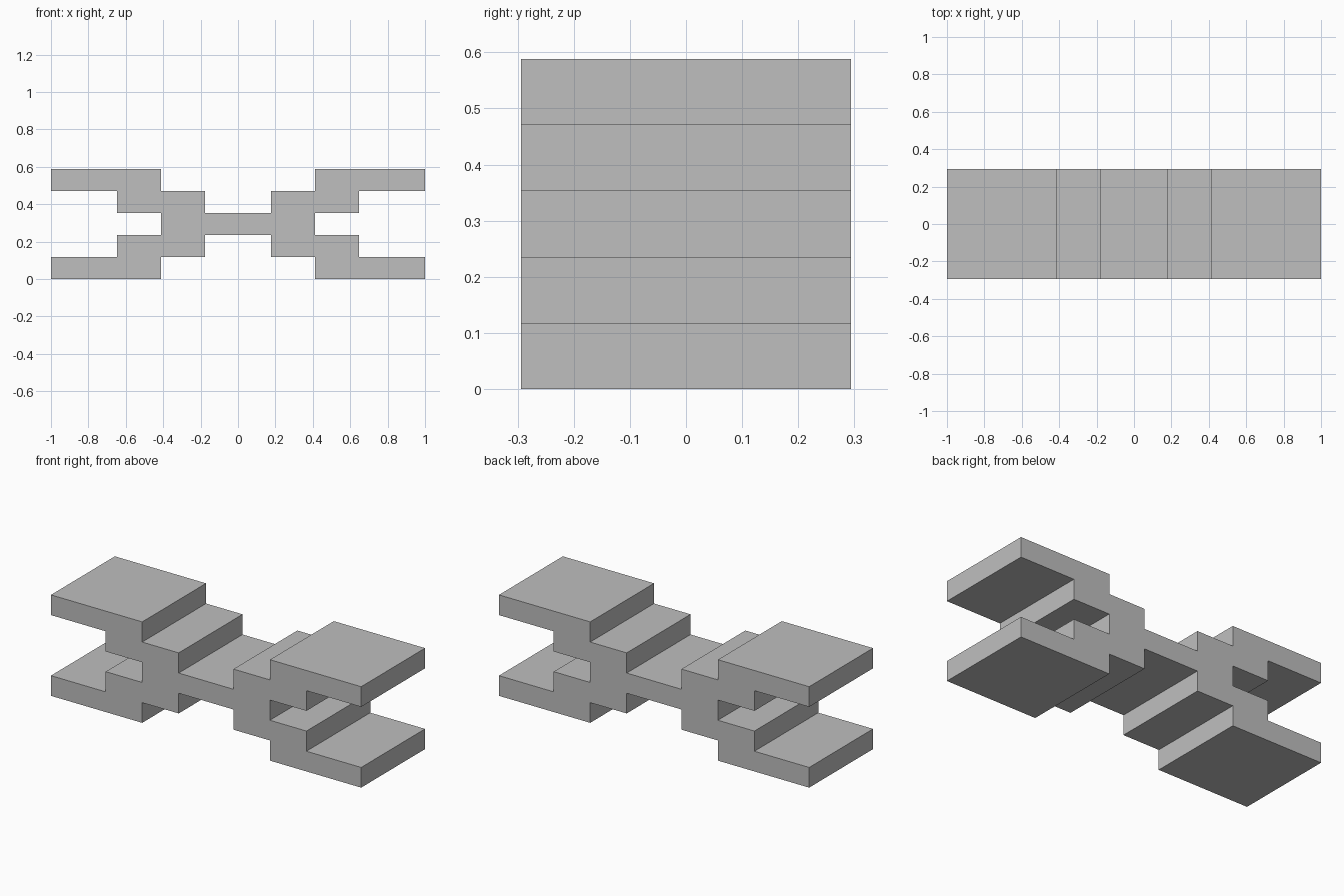
import bpy
import bmesh
from mathutils import Vector

cube = bpy.data.objects.get("Cube")
if cube:
    bpy.data.objects.remove(cube, do_unlink=True)

# The whole shape sits on a grid 17 cells long, 5 deep and 5 high
CELL = 2 / 17
DEPTH = 5 * CELL
HEIGHT = 5 * CELL

grey = bpy.data.materials.new("light grey")
grey.diffuse_color = (0.52, 0.52, 0.52, 1)
grey.use_nodes = True
grey.node_tree.nodes["Principled BSDF"].inputs["Base Color"].default_value = grey.diffuse_color

# Upper right quarter of the stepped outline, in cells from the centre (x, z)
quarter = [(1.5, 0.5), (1.5, 1.5), (3.5, 1.5), (3.5, 2.5), (8.5, 2.5),
           (8.5, 1.5), (5.5, 1.5), (5.5, 0.5), (3.5, 0.5)]

# Mirror down for the right half, then turn half a circle for the left half
right_half = quarter + [(x, -z) for x, z in reversed(quarter)]
outline = right_half + [(-x, -z) for x, z in right_half]

# Extrude the outline from front to back
bm = bmesh.new()
front = bm.faces.new([bm.verts.new((x * CELL, -DEPTH / 2, z * CELL + HEIGHT / 2))
                      for x, z in outline])
extruded = bmesh.ops.extrude_face_region(bm, geom=[front], use_keep_orig=True)
back_verts = [v for v in extruded["geom"] if isinstance(v, bmesh.types.BMVert)]
bmesh.ops.translate(bm, verts=back_verts, vec=Vector((0, DEPTH, 0)))
bmesh.ops.recalc_face_normals(bm, faces=bm.faces[:])

mesh = bpy.data.meshes.new("stepped_double_fork")
bm.to_mesh(mesh)
bm.free()
mesh.materials.append(grey)
body = bpy.data.objects.new("stepped_double_fork", mesh)
bpy.context.collection.objects.link(body)
